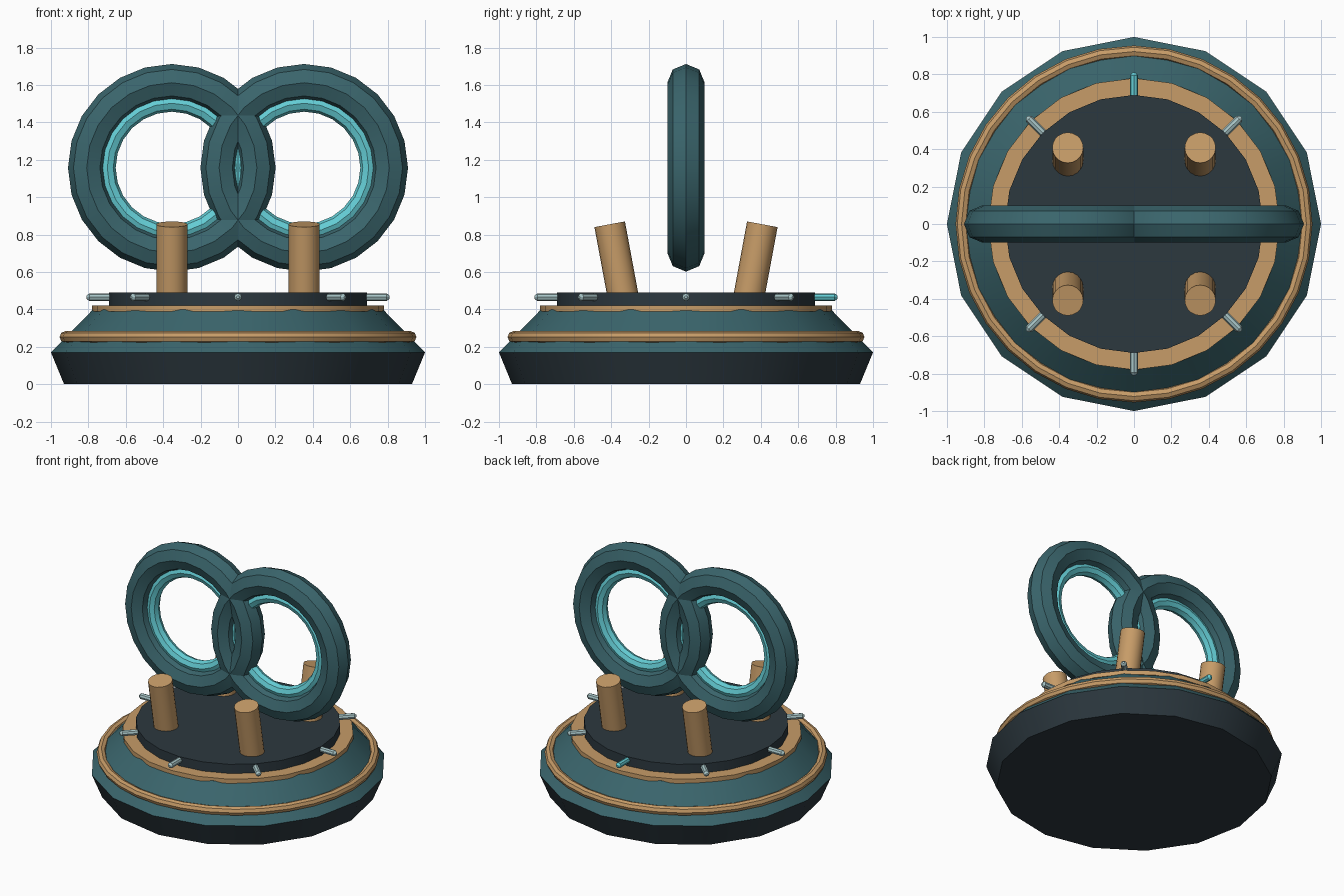
import bpy, bmesh, math
from mathutils import Matrix

if "Cube" in bpy.data.objects:
    bpy.data.objects.remove(bpy.data.objects["Cube"])


def material(name, rgb):
    """Flat colour from sRGB 0-255 values."""
    m = bpy.data.materials.new(name)
    lin = [((c / 255 + 0.055) / 1.055) ** 2.4 for c in rgb]
    m.diffuse_color = (*lin, 1)
    m.use_nodes = True
    m.node_tree.nodes["Principled BSDF"].inputs["Base Color"].default_value = m.diffuse_color
    return m


DARK = material("charcoal", (44, 56, 63))
TEAL = material("teal", (58, 101, 108))
GOLD = material("tan gold", (199, 156, 104))
CYAN = material("bright cyan", (100, 205, 213))
PALE = material("pale grey blue", (168, 198, 200))


def lathe(name, profile, sides, mat, matrix=Matrix(), closed=False):
    """Spin (radius, z) points around z; an open profile gets flat caps."""
    bm = bmesh.new()
    rings = []
    for r, z in profile:
        rings.append([bm.verts.new((r * math.cos(2 * math.pi * i / sides),
                                    r * math.sin(2 * math.pi * i / sides), z))
                      for i in range(sides)])
    pairs = list(zip(rings, rings[1:]))
    if closed:
        pairs.append((rings[-1], rings[0]))
    else:
        bm.faces.new(rings[0])
        bm.faces.new(rings[-1])
    for a, b in pairs:
        for i in range(sides):
            j = (i + 1) % sides
            bm.faces.new((a[i], a[j], b[j], b[i]))
    bmesh.ops.recalc_face_normals(bm, faces=bm.faces)
    mesh = bpy.data.meshes.new(name)
    bm.to_mesh(mesh)
    bm.free()
    mesh.materials.append(mat)
    ob = bpy.data.objects.new(name, mesh)
    ob.matrix_world = matrix
    bpy.context.collection.objects.link(ob)
    bpy.ops.object.select_all(action='DESELECT')
    ob.select_set(True)
    bpy.context.view_layer.objects.active = ob
    bpy.ops.object.shade_smooth_by_angle(angle=math.radians(30))
    return ob


def torus(name, major, minor, sides, mat, matrix):
    section = [(major + minor * math.cos(k * math.pi / 4),
                minor * math.sin(k * math.pi / 4)) for k in range(8)]
    return lathe(name, section, sides, mat, matrix, closed=True)


T = Matrix.Translation

# Stepped round base
lathe("base_foot", [(0.93, 0), (1.0, 0.17)], 16, DARK)
lathe("base_skirt", [(1.0, 0.17), (0.775, 0.40)], 16, TEAL)
torus("base_band", 0.922, 0.032, 32, GOLD, T((0, 0, 0.252)))
lathe("trim_plate", [(0.78, 0.39), (0.78, 0.422)], 24, GOLD)
lathe("top_disc", [(0.69, 0.42), (0.69, 0.49)], 24, DARK)

# Rounded pegs around the disc; the one at the back is lit
peg = [(0.008, 0.66), (0.021, 0.675), (0.021, 0.795), (0.008, 0.81)]
for k in range(8):
    spin = Matrix.Rotation(k * math.pi / 4, 4, 'Z')
    lay = Matrix.Rotation(math.pi / 2, 4, 'Y')
    lathe(f"peg_{k + 1}", peg, 8, CYAN if k == 2 else PALE,
          T((0, 0, 0.465)) @ spin @ lay)

# Four posts leaning outward to front and back
for sx in (-1, 1):
    for sy in (-1, 1):
        lean = Matrix.Rotation(-sy * math.radians(10.5), 4, 'X')
        lathe(f"post_{'left' if sx < 0 else 'right'}_{'front' if sy < 0 else 'back'}",
              [(0.083, -0.40), (0.083, 0)], 20, GOLD,
              T((sx * 0.354, sy * 0.408, 0.855)) @ lean)

# Two interlocking upright rings with bright inner liners
upright = Matrix.Rotation(math.pi / 2, 4, 'X')
for side, x in (("left", -0.354), ("right", 0.354)):
    place = T((x, 0, 1.157)) @ upright
    torus(f"ring_{side}", 0.455, 0.1, 24, TEAL, place)
    torus(f"ring_liner_{side}", 0.345, 0.045, 24, CYAN, place)
